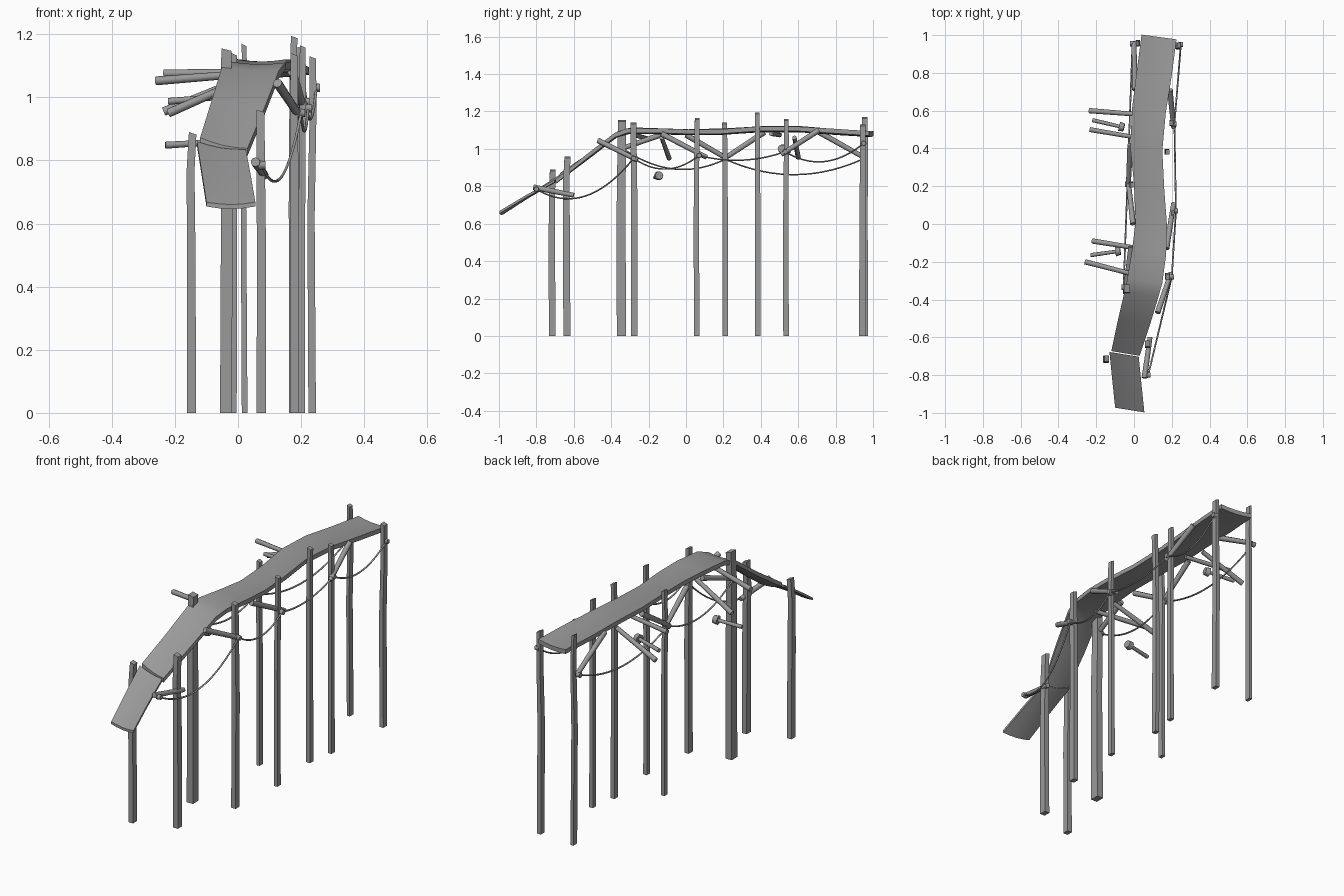
import bpy
import bmesh
import math
import random
from mathutils import Vector

random.seed(4)
if "Cube" in bpy.data.objects:
    bpy.data.objects.remove(bpy.data.objects["Cube"], do_unlink=True)

# One weathered grey for everything
grey = bpy.data.materials.new("weathered grey wood")
grey.use_nodes = True
grey.diffuse_color = (.32, .32, .32, 1)
grey.node_tree.nodes["Principled BSDF"].inputs["Base Color"].default_value = (.32, .32, .32, 1)


def finish(bm, name, smooth_angle=None):
    """Turn a bmesh into a named object with the shared material."""
    bmesh.ops.recalc_face_normals(bm, faces=bm.faces)
    mesh = bpy.data.meshes.new(name)
    bm.to_mesh(mesh)
    bm.free()
    mesh.materials.append(grey)
    obj = bpy.data.objects.new(name, mesh)
    bpy.context.collection.objects.link(obj)
    if smooth_angle:
        bpy.ops.object.select_all(action='DESELECT')
        obj.select_set(True)
        bpy.context.view_layer.objects.active = obj
        bpy.ops.object.shade_smooth_by_angle(angle=math.radians(smooth_angle))
    return obj


def loft(name, rings, smooth_angle=None):
    """Skin a list of equal-length closed rings and cap both ends."""
    bm = bmesh.new()
    loops = [[bm.verts.new(p) for p in ring] for ring in rings]
    count = len(loops[0])
    for low, high in zip(loops, loops[1:]):
        for i in range(count):
            j = (i + 1) % count
            bm.faces.new((low[i], low[j], high[j], high[i]))
    bm.faces.new(loops[0][::-1])
    bm.faces.new(loops[-1])
    return finish(bm, name, smooth_angle)


def ring_about(centre, axis, radius, sides):
    """Circle of points around an axis."""
    side = axis.cross(Vector((0, 0, 1)))
    if side.length < .01:
        side = Vector((1, 0, 0))
    side.normalize()
    other = axis.cross(side).normalized()
    steps = [math.tau * i / sides for i in range(sides)]
    return [centre + radius * (side * math.cos(a) + other * math.sin(a)) for a in steps]


def stick(name, start, end, radius, sides=8):
    """Slightly tapering round pole between two points."""
    start, end = Vector(start), Vector(end)
    axis = (end - start).normalized()
    return loft(name, [ring_about(start, axis, radius, sides),
                       ring_about(start.lerp(end, .5), axis, radius * .92, sides),
                       ring_about(end, axis, radius * .85, sides)], 50)


def rope(name, start, end, sag):
    """Thin tube hanging in a parabola."""
    start, end = Vector(start), Vector(end)
    steps = 18
    points = []
    for i in range(steps + 1):
        t = i / steps
        points.append(start.lerp(end, t) - Vector((0, 0, 4 * sag * t * (1 - t))))
    rings = []
    for i, p in enumerate(points):
        axis = points[min(i + 1, steps)] - points[max(i - 1, 0)]
        rings.append(ring_about(p, axis.normalized(), .0045, 6))
    return loft(name, rings, 60)


def deck(name, rows, thickness):
    """Plank strip; each row is y, left x, right x, left z, right z, with a dished middle."""
    rings = []
    for y, left, right, z_left, z_right in rows:
        top = []
        for t in (0, .25, .5, .75, 1):
            dip = .008 * math.sin(math.pi * t)
            skew = (.5 - t) * .025
            top.append(Vector((left + (right - left) * t, y + skew,
                               z_left + (z_right - z_left) * t - dip)))
        under = [p - Vector((0, 0, thickness)) for p in reversed(top)]
        rings.append(top + under)
    return loft(name, rings, 40)


# Walkway: a drooping ramp and a long winding deck
deck("ramp_end", [(-.985, -.10, .055, .668, .668),
                  (-.84, -.115, .04, .765, .755),
                  (-.69, -.13, .025, .86, .835)], .014)
deck("walkway", [(-.685, -.12, .03, .872, .838),
                 (-.52, -.085, .085, .985, .97),
                 (-.37, -.05, .13, 1.10, 1.085),
                 (-.30, -.035, .15, 1.115, 1.11),
                 (-.15, -.01, .17, 1.11, 1.11),
                 (0, .008, .175, 1.105, 1.105),
                 (.2, 0, .16, 1.11, 1.105),
                 (.4, -.02, .15, 1.122, 1.12),
                 (.6, -.01, .168, 1.122, 1.12),
                 (.8, .015, .2, 1.105, 1.108),
                 (.99, .04, .225, 1.095, 1.095)], .024)

# Square posts: x, y, height, width across, depth along
posts = [(-.147, -.715, .89, .028, .036), (.074, -.637, .96, .03, .038),
         (-.038, -.345, 1.155, .038, .05), (.178, -.277, 1.14, .027, .036),
         (.202, .057, 1.165, .022, .03), (-.014, .21, 1.14, .02, .03),
         (.174, .383, 1.195, .024, .03), (.2, .535, 1.16, .022, .03),
         (.021, .957, 1.17, .018, .034), (.235, .942, 1.13, .024, .034)]
for n, (x, y, height, width, depth) in enumerate(posts):
    rings = []
    for part, size in ((0, 1), (.55, .96), (.86, .9), (1, .85)):
        wobble = .004 if part else 0
        cx = x + random.uniform(-wobble, wobble)
        cy = y + random.uniform(-wobble, wobble)
        w, d = width * size / 2, depth * size / 2
        z = height * part
        slant = .008 if part == 1 else 0
        rings.append([(cx - w, cy - d, z), (cx + w, cy - d, z - slant),
                      (cx + w, cy + d, z - slant), (cx - w, cy + d, z)])
    loft(f"post_{n + 1}", rings)

# Poles sticking out sideways from under the walkway
outriggers = [((-.235, .60, .955), (.02, .58, 1.06), .014),
              ((-.235, .50, 1.075), (.03, .455, 1.08), .013),
              ((-.22, -.09, .95), (.03, -.13, 1.06), .014),
              ((-.26, -.20, 1.052), (.03, -.275, 1.075), .014)]
for n, (start, end, radius) in enumerate(outriggers):
    stick(f"outrigger_{n + 1}", start, end, radius)

# Loose pegs with a round head on the inner end
pegs = [((-.22, .55, .987), (-.07, .515, 1.0)),
        ((-.23, -.165, .848), (-.09, -.145, .857))]
for n, (start, end) in enumerate(pegs):
    stick(f"peg_{n + 1}", start, end, .011)
    direction = (Vector(end) - Vector(start)).normalized()
    stick(f"peg_head_{n + 1}", Vector(end) - direction * .008,
          Vector(end) + direction * .018, .025, 10)

# Diagonal braces between posts and walkway
braces = [((.055, -.815, .795), (.085, -.6, .752)),
          ((.125, -.47, 1.045), (.195, -.26, .94)),
          ((.172, -.13, 1.08), (.21, .11, .955)),
          ((.19, .71, 1.10), (.21, .51, .97)),
          ((.005, .71, 1.09), (.0, .96, .95)),
          ((-.005, -.0, 1.075), (-.03, .225, .945)),
          ((-.02, .42, 1.09), (-.03, .20, .945)),
          ((-.015, -.12, 1.08), (-.045, -.35, 1.0))]
for n, (start, end) in enumerate(braces):
    stick(f"brace_{n + 1}", start, end, .015)

# Hanging ropes along each side
right_ties = [(.075, -.80, .785), (.2, -.28, .95), (.222, .07, .965),
              (.214, .53, .985), (.248, .95, 1.03)]
left_ties = [(-.055, -.335, 1.0), (-.035, .21, .945), (-.008, .955, .95)]
for side, ties, sags in (("right", right_ties, (.12, .065, .035, .075)),
                         ("left", left_ties, (.08, .085))):
    for n, sag in enumerate(sags):
        rope(f"{side}_rope_{n + 1}", ties[n], ties[n + 1], sag)
    # Knots where the ropes are tied
    for n, tie in enumerate(ties):
        reach = Vector((.012, 0, 0))
        stick(f"{side}_knot_{n + 1}", Vector(tie) - reach, Vector(tie) + reach, .015)
